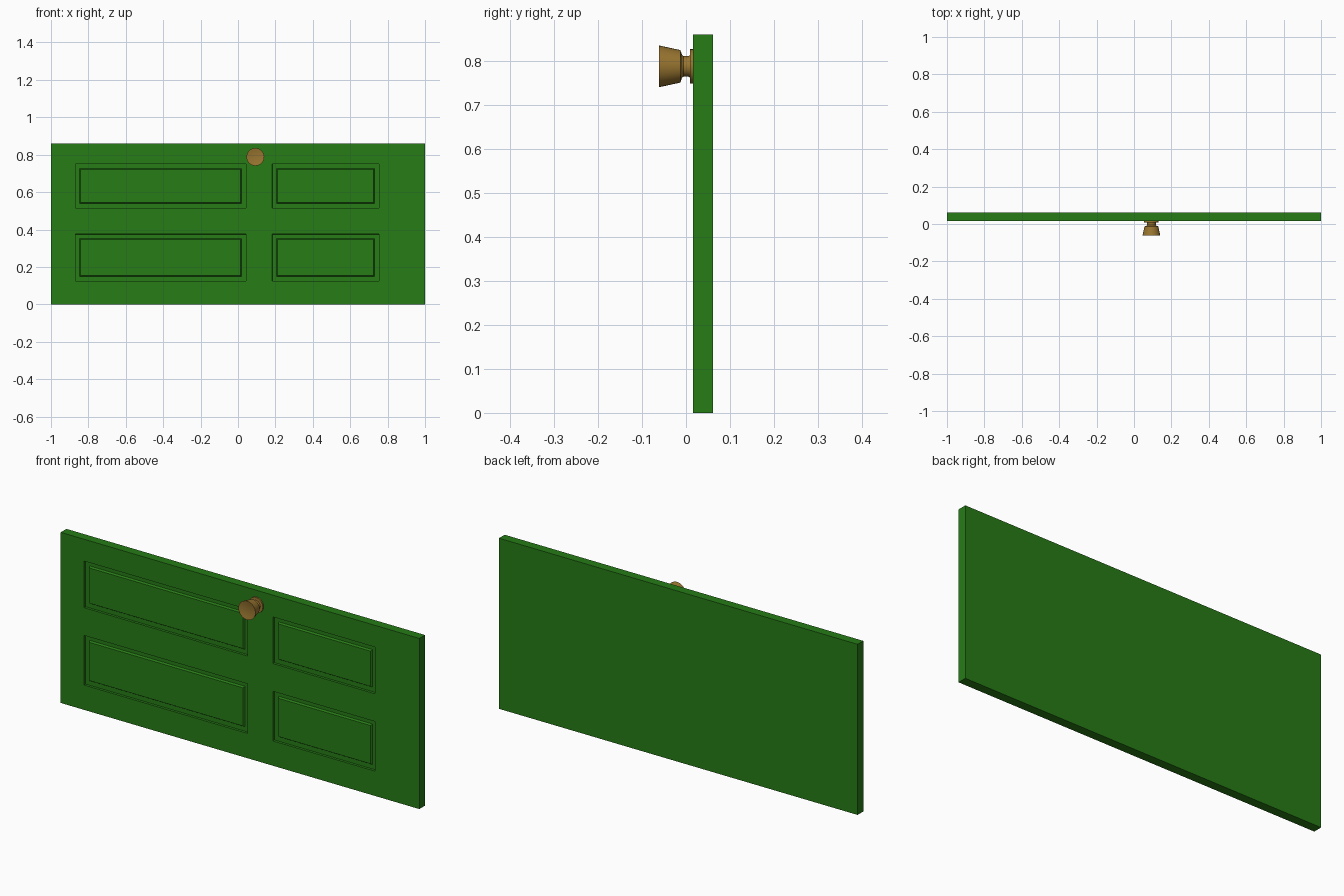
import bpy, bmesh, math
from mathutils import Vector

if "Cube" in bpy.data.objects:
    bpy.data.objects.remove(bpy.data.objects["Cube"])


def make_object(name, bm, color):
    mesh = bpy.data.meshes.new(name)
    bm.to_mesh(mesh)
    bm.free()
    obj = bpy.data.objects.new(name, mesh)
    bpy.context.collection.objects.link(obj)
    mat = bpy.data.materials.new(name + "_paint")
    mat.diffuse_color = (*color, 1)
    mat.use_nodes = True
    mat.node_tree.nodes["Principled BSDF"].inputs["Base Color"].default_value = mat.diffuse_color
    mesh.materials.append(mat)
    return obj


# Door slab: a front grid whose odd cells become the four panels
FRONT, BACK = 0.016, 0.0615
xs = [-1, -0.87, 0.043, 0.183, 0.753, 1]
zs = [0, 0.125, 0.375, 0.515, 0.75, 0.86]
bm = bmesh.new()
grid = [[bm.verts.new((x, FRONT, z)) for z in zs] for x in xs]
panels = []
for i in range(5):
    for j in range(5):
        f = bm.faces.new((grid[i][j], grid[i + 1][j], grid[i + 1][j + 1], grid[i][j + 1]))
        if i % 2 and j % 2:
            panels.append(f)
ext = bmesh.ops.extrude_face_region(bm, geom=bm.faces[:], use_keep_orig=True)["geom"]
bmesh.ops.translate(bm, vec=(0, BACK - FRONT, 0),
                    verts=[g for g in ext if isinstance(g, bmesh.types.BMVert)])
bmesh.ops.recalc_face_normals(bm, faces=bm.faces[:])

# Panels: straight recess, flat groove, then a raised field with sloped edges
bmesh.ops.inset_individual(bm, faces=panels, thickness=0.0005, depth=-0.012)
bmesh.ops.inset_individual(bm, faces=panels, thickness=0.032, depth=0)
bmesh.ops.inset_individual(bm, faces=panels, thickness=0.008, depth=0.009)
make_object("door_panel", bm, (0.02, 0.2, 0.008))

# Knob: lathed backplate, neck and flared grip with a dished face
profile = [(0, FRONT), (0.039, FRONT), (0.039, 0.009), (0.025, 0.009), (0.0235, 0.005),
           (0.0235, -0.006), (0.026, -0.009), (0.037, -0.013), (0.0475, -0.0615),
           (0.046, -0.0615), (0.036, -0.058), (0, -0.058)]
bm = bmesh.new()
verts = [bm.verts.new((r, y, 0)) for r, y in profile]
edges = [bm.edges.new(p) for p in zip(verts, verts[1:])]
bmesh.ops.spin(bm, geom=verts + edges, cent=(0, 0, 0), axis=(0, 1, 0),
               angle=math.tau, steps=32)
bmesh.ops.remove_doubles(bm, verts=bm.verts[:], dist=1e-5)
bmesh.ops.recalc_face_normals(bm, faces=bm.faces[:])
bmesh.ops.translate(bm, vec=Vector((0.093, 0, 0.788)), verts=bm.verts[:])
knob = make_object("door_knob", bm, (0.32, 0.18, 0.03))
bpy.context.view_layer.objects.active = knob
knob.select_set(True)
bpy.ops.object.shade_smooth_by_angle(angle=math.radians(30))
